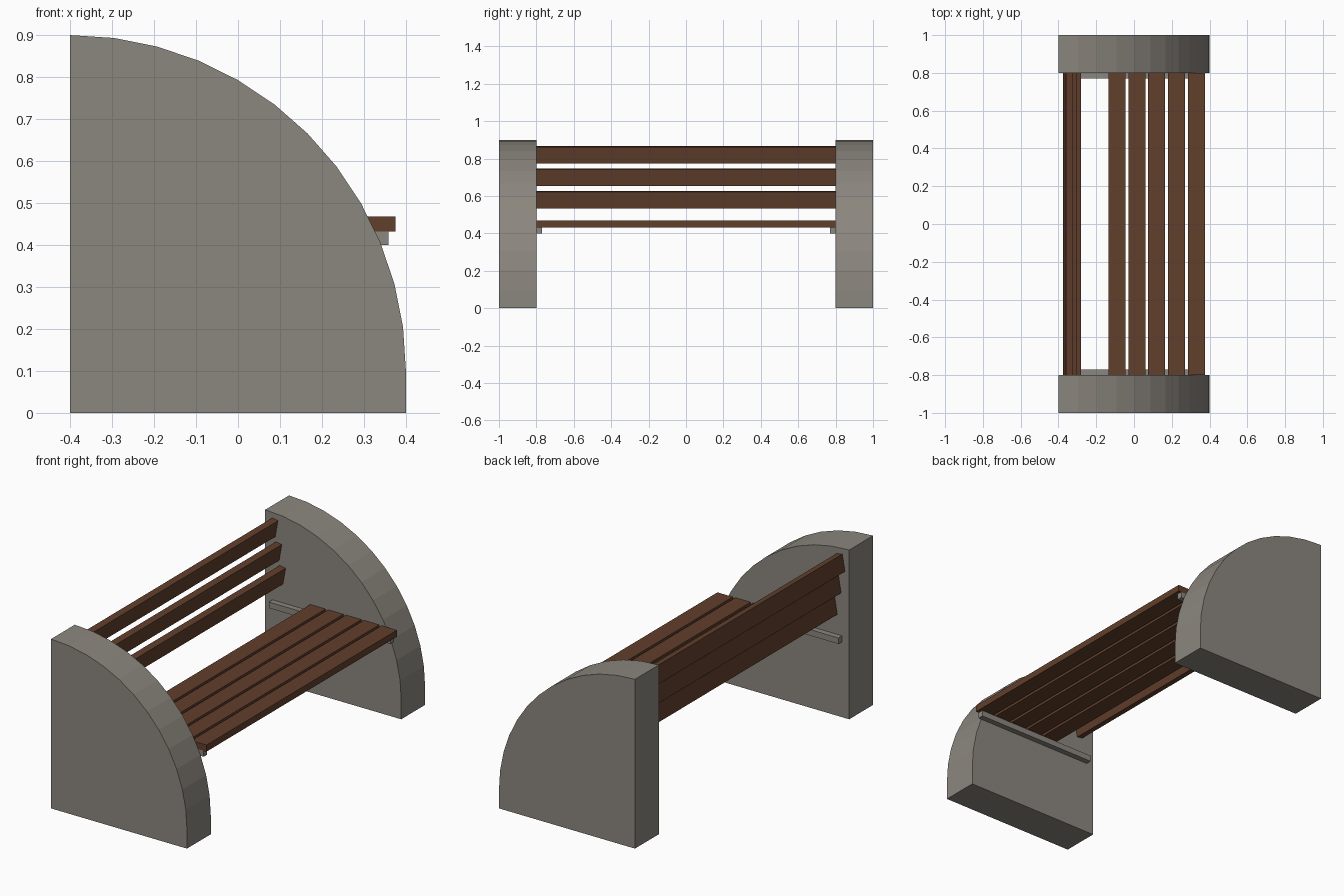
import bpy, bmesh, math

if "Cube" in bpy.data.objects:
    bpy.data.objects.remove(bpy.data.objects["Cube"])


def material(name, rgb):
    m = bpy.data.materials.new(name)
    m.diffuse_color = (*rgb, 1)
    m.use_nodes = True
    m.node_tree.nodes["Principled BSDF"].inputs["Base Color"].default_value = m.diffuse_color
    return m


stone = material("grey stone", (0.26, 0.24, 0.21))
wood = material("brown wood", (0.12, 0.05, 0.025))


def add_object(name, bm, mat):
    bmesh.ops.recalc_face_normals(bm, faces=bm.faces)
    mesh = bpy.data.meshes.new(name)
    bm.to_mesh(mesh)
    bm.free()
    mesh.materials.append(mat)
    ob = bpy.data.objects.new(name, mesh)
    bpy.context.collection.objects.link(ob)
    return ob


def box(name, center, size, mat, tilt=0):
    bm = bmesh.new()
    bmesh.ops.create_cube(bm, size=1)
    bmesh.ops.scale(bm, vec=size, verts=bm.verts)
    ob = add_object(name, bm, mat)
    ob.location = center
    ob.rotation_euler.y = math.radians(tilt)
    return ob


# End panels: quarter circle on a short plinth, extruded along y
profile = [(-0.4, 0), (0.4, 0)]
for i in range(13):
    a = math.radians(7.5 * i)
    profile.append((-0.4 + 0.8 * math.cos(a), 0.1 + 0.8 * math.sin(a)))

for side, s in (("front", -1), ("rear", 1)):
    bm = bmesh.new()
    face = bm.faces.new([bm.verts.new((x, s * 0.8, z)) for x, z in profile])
    ext = bmesh.ops.extrude_face_region(bm, geom=[face], use_keep_orig=True)
    moved = [v for v in ext["geom"] if isinstance(v, bmesh.types.BMVert)]
    bmesh.ops.translate(bm, vec=(0, s * 0.2, 0), verts=moved)
    add_object(side + "_end_panel", bm, stone)
    # Ledge under the seat
    box(side + "_seat_support", (0, s * 0.785, 0.4165), (0.716, 0.03, 0.032), stone)

# Seat slats
for i in range(5):
    box(f"seat_slat_{i + 1}", (0.33 - 0.105 * i, 0, 0.45), (0.09, 1.6, 0.035), wood)

# Backrest slats, each leaning forward
for i in range(3):
    box(f"back_slat_{i + 1}", (-0.35 + 0.0225 * i, 0, 0.82 - 0.12 * i),
        (0.035, 1.6, 0.09), wood, tilt=10)
